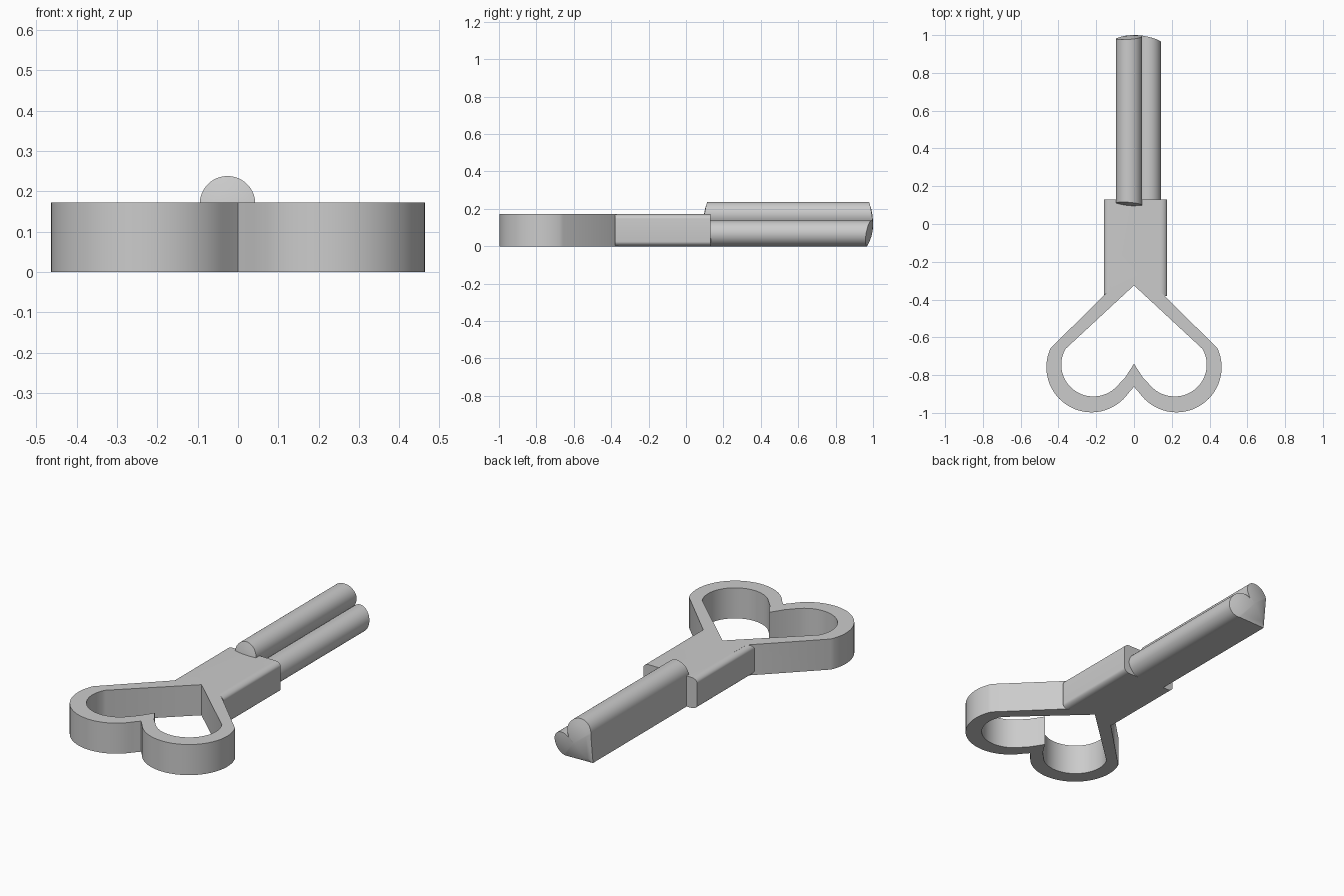
import bpy, bmesh
from math import sin, cos, radians, sqrt
from mathutils import Vector

cube = bpy.data.objects.get("Cube")
if cube:
    bpy.data.objects.remove(cube, do_unlink=True)

HEIGHT = 0.172
metal = bpy.data.materials.new("plain grey metal")
metal.use_nodes = True
grey = (0.6, 0.6, 0.6, 1)
metal.diffuse_color = grey
metal.node_tree.nodes["Principled BSDF"].inputs["Base Color"].default_value = grey


def arc(cx, cy, rx, ry, start, end, steps=16):
    angles = [radians(start + (end - start) * i / steps) for i in range(steps + 1)]
    return [(cx + rx * cos(a), cy + ry * sin(a)) for a in angles]


def loft(name, rings):
    """Skin a list of equal rings of points and cap both ends."""
    bm = bmesh.new()
    loops = [[bm.verts.new(p) for p in ring] for ring in rings]
    n = len(loops[0])
    for a, b in zip(loops, loops[1:]):
        for i in range(n):
            j = (i + 1) % n
            bm.faces.new((a[i], a[j], b[j], b[i]))
    bm.faces.new(loops[0][::-1])
    bm.faces.new(loops[-1])
    bmesh.ops.recalc_face_normals(bm, faces=bm.faces)
    mesh = bpy.data.meshes.new(name)
    bm.to_mesh(mesh)
    bm.free()
    mesh.materials.append(metal)
    obj = bpy.data.objects.new(name, mesh)
    bpy.context.collection.objects.link(obj)
    return obj


def plate(name, outline, low, high):
    return loft(name, [[(x, y, z) for x, y in outline] for z in (low, high)])


def mirrored(half):
    """Close a left-hand half outline across x = 0."""
    return half + [(-x, y) for x, y in reversed(half) if abs(x) > 1e-6]


def smooth(obj):
    bpy.ops.object.select_all(action='DESELECT')
    obj.select_set(True)
    bpy.context.view_layer.objects.active = obj
    bpy.ops.object.shade_smooth_by_angle(angle=radians(32))


def combine(obj, tool, operation):
    """Apply a boolean and remove the tool."""
    tool.hide_render = True
    mod = obj.modifiers.new(operation, 'BOOLEAN')
    mod.operation = operation
    mod.solver = 'EXACT'
    mod.object = tool
    bpy.context.view_layer.objects.active = obj
    bpy.ops.object.modifier_apply(modifier=mod.name)
    bpy.data.objects.remove(tool, do_unlink=True)


# Heart-shaped handle
outer = mirrored([(-0.13, -0.25), (-0.13, -0.35)]
                 + arc(-0.225, -0.758, 0.239, 0.239, 155, 325, 32) + [(0, -0.862)])
inner = mirrored([(0, -0.325)] + arc(-0.215, -0.745, 0.17, 0.168, 150, 315, 32)
                 + [(-0.045, -0.81), (0, -0.74)])
handle = plate("handle", outer, 0, HEIGHT)

# Shaft block with rounded long edges
rx, rz = 0.035, 0.025
left, right = -0.16 + rx, 0.175 - rx
section = (arc(right, HEIGHT - rz, rx, rz, 0, 90, 8) + arc(left, HEIGHT - rz, rx, rz, 90, 180, 8)
           + arc(left, rz, rx, rz, 180, 270, 8) + arc(right, rz, rx, rz, 270, 360, 8))
shaft = loft("shaft", [[(x, y, z) for x, z in section] for y in (-0.38, 0.13)])
combine(handle, shaft, 'UNION')
combine(handle, plate("handle_hole", inner, -0.1, HEIGHT + 0.1), 'DIFFERENCE')
smooth(handle)

# Two-ridged blade with domed ends
ridges = ([(-0.095, 0)] + arc(-0.026, 0.169, 0.069, 0.069, 180, -25, 24)
          + arc(0.074, 0.069, 0.069, 0.069, 130, -90, 24))
middle = Vector((0.0, 0.1))
DOME = 0.33


def blade_ring(scale, tip, direction):
    ring = []
    for p in ridges:
        x, z = middle + (Vector(p) - middle) * scale
        drop = DOME - sqrt(DOME ** 2 - x ** 2 - (z - 0.12) ** 2)
        ring.append((x, tip - direction * drop, z))
    return ring


scales = (0.05, 0.25, 0.5, 0.75, 1)
blade = loft("blade", [blade_ring(s, 0.092, -1) for s in scales]
             + [blade_ring(s, 1.0, 1) for s in reversed(scales)])
smooth(blade)
